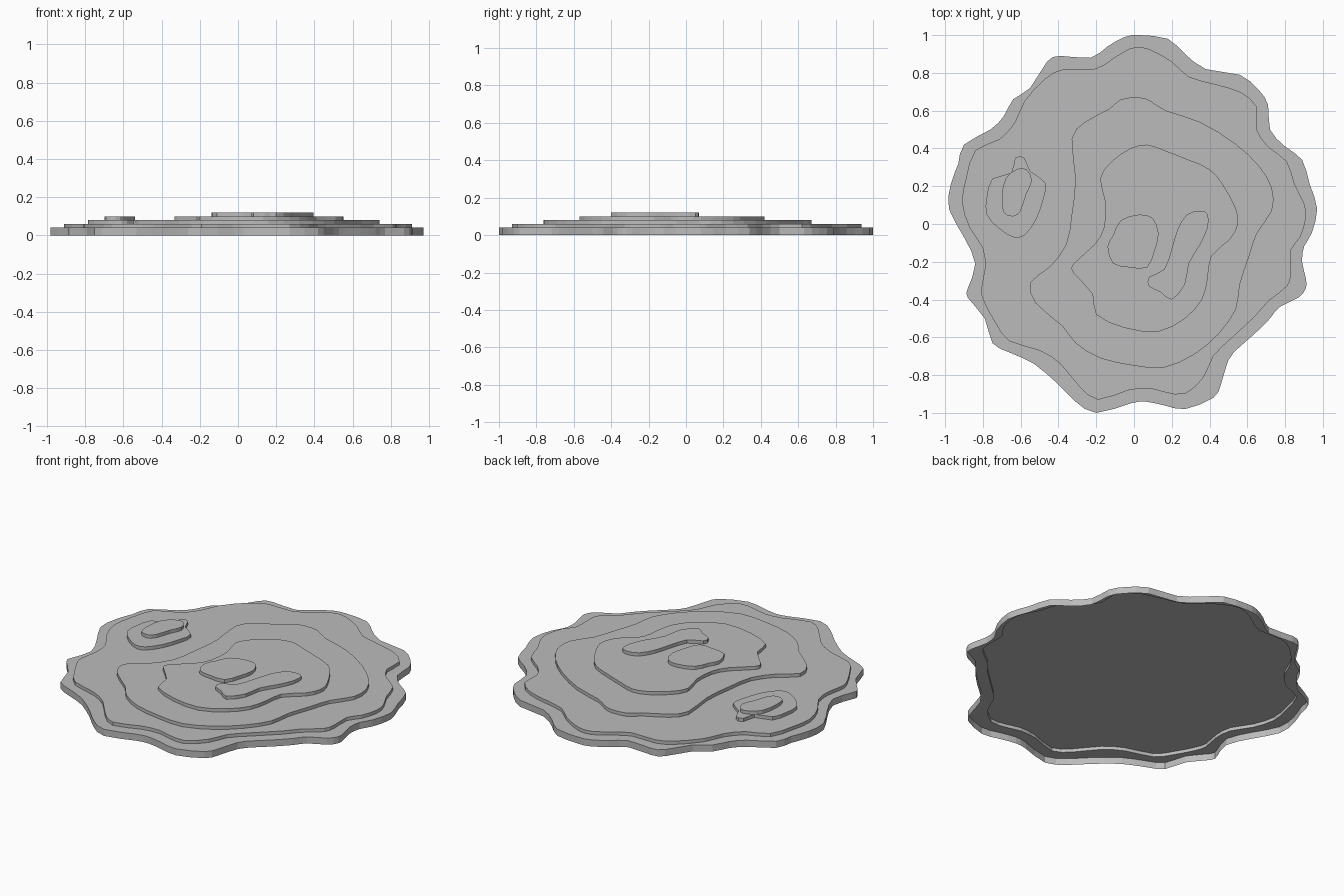
import bpy
import bmesh
from mathutils import Vector

# Remove the default object
default_cube = bpy.data.objects.get("Cube")
if default_cube:
    bpy.data.objects.remove(default_cube, do_unlink=True)

# One plain grey for the whole terrain
grey = bpy.data.materials.new("stone_grey")
grey.use_nodes = True
grey.diffuse_color = (0.5, 0.5, 0.5, 1.0)
shader = grey.node_tree.nodes["Principled BSDF"]
shader.inputs["Base Color"].default_value = grey.diffuse_color
shader.inputs["Roughness"].default_value = 0.9

CENTI = 0.01          # contour points are in hundredths of a unit
STEP = 0.02           # rise of each terrace
SHORE_HEIGHT = 0.04   # rise of the bottom terrace

# Contour lines, each a closed loop of control points
shore_line = [
    (97, 8), (94, -5), (90, -12), (89, -20), (91, -29), (91, -34),
    (87, -39), (77, -44), (72, -50), (64, -58), (56, -65), (50, -72),
    (46, -85), (42, -92), (27, -98), (16, -96), (6, -94), (-2, -95),
    (-20, -100), (-31, -94), (-40, -85), (-53, -74), (-66, -68), (-75, -63),
    (-79, -50), (-88, -39), (-88, -34), (-84, -21), (-90, -7), (-98, 8),
    (-97, 21), (-93, 32), (-90, 42), (-76, 50), (-69, 57), (-64, 66),
    (-55, 72), (-46, 86), (-39, 89), (-23, 88), (-14, 94), (-5, 99),
    (3, 100), (18, 98), (27, 90), (38, 82), (56, 79), (66, 71),
    (71, 63), (72, 50), (80, 41), (89, 34), (93, 21),
]
lowland_line = [
    (90, 11), (91, 3), (88, -7), (83, -14), (83, -26), (81, -33),
    (71, -41), (64, -49), (51, -61), (42, -70), (37, -81), (27, -90),
    (16, -89), (8, -87), (-3, -88), (-19, -93), (-29, -86), (-39, -74),
    (-50, -67), (-66, -62), (-73, -53), (-79, -42), (-81, -35), (-79, -24),
    (-80, -13), (-87, -2), (-91, 11), (-89, 24), (-84, 39), (-71, 45),
    (-63, 54), (-58, 65), (-47, 77), (-37, 82), (-21, 82), (-12, 87),
    (-2, 93), (7, 93), (20, 86), (29, 78), (43, 74), (56, 70),
    (65, 62), (65, 50), (71, 41), (81, 33), (85, 21),
]
midland_line = [
    (3, 67), (9, 65), (17, 60), (35, 54), (53, 43), (66, 31),
    (73, 19), (73, 7), (65, -5), (61, -17), (56, -32), (54, -45),
    (45, -58), (32, -69), (16, -76), (0, -75), (-18, -71), (-31, -63),
    (-38, -54), (-52, -42), (-55, -31), (-45, -23), (-36, -11), (-33, 5),
    (-31, 24), (-33, 45), (-26, 54), (-13, 61), (-7, 66),
]
highland_line = [
    (7, 42), (16, 39), (29, 34), (40, 29), (47, 21), (54, 8),
    (55, 0), (51, -8), (41, -17), (39, -29), (36, -40), (27, -50),
    (13, -57), (-5, -55), (-20, -48), (-22, -37), (-32, -26), (-32, -21),
    (-21, -11), (-16, -2), (-15, 11), (-18, 24), (-12, 33), (-2, 40),
]
knoll_line = [
    (3, 5), (10, 3), (13, -5), (11, -14), (7, -23),
    (-2, -23), (-11, -21), (-14, -12), (-11, -6), (-7, 2),
]
ridge_line = [
    (35, 7), (39, 5), (39, -2), (35, -11), (29, -21), (27, -32), (20, -40),
    (14, -36), (8, -33), (8, -28), (16, -24), (20, -13), (23, -3), (28, 5),
]
side_hill_line = [
    (-63, 35), (-58, 35), (-55, 28), (-47, 22), (-48, 13), (-52, 2),
    (-58, -6), (-64, -7), (-72, -2), (-78, 5), (-78, 14), (-75, 24), (-65, 27),
]
side_peak_line = [
    (-62, 29), (-57, 29), (-54, 23), (-57, 16), (-60, 7),
    (-64, 4), (-69, 6), (-70, 14), (-68, 24),
]


def smooth_loop(points):
    """Add one curved midpoint between each pair of control points."""
    pts = [Vector(p) * CENTI for p in points]
    count = len(pts)
    loop = []
    for i, here in enumerate(pts):
        before, after = pts[i - 1], pts[(i + 1) % count]
        beyond = pts[(i + 2) % count]
        loop.append(here)
        loop.append((here + after) * 0.5625 - (before + beyond) * 0.0625)
    return loop


def add_ring(bm, outline, z):
    """Closed loop of edges at one height."""
    verts = [bm.verts.new((p.x, p.y, z)) for p in outline]
    edges = [bm.edges.new((v, verts[i - 1])) for i, v in enumerate(verts)]
    return verts, edges


def add_wall(bm, outline, bottom, top):
    """Upright wall along the outline; returns the edges of its upper rim."""
    low, low_edges = add_ring(bm, outline, bottom)
    high, high_edges = add_ring(bm, outline, top)
    # Lists run clockwise, so this order faces outwards
    for i in range(len(low)):
        bm.faces.new((low[i - 1], high[i - 1], high[i], low[i]))
    return low_edges, high_edges


def fill_flat(bm, edges):
    """Fill one rim, or the band between two rims, facing up."""
    made = bmesh.ops.triangle_fill(bm, edges=edges, use_beauty=True)
    for item in made["geom"]:
        if isinstance(item, bmesh.types.BMFace):
            item.normal_update()
            if item.normal.z < 0:
                item.normal_flip()


def finish(bm, name):
    mesh = bpy.data.meshes.new(name)
    bm.to_mesh(mesh)
    bm.free()
    mesh.materials.append(grey)
    obj = bpy.data.objects.new(name, mesh)
    bpy.context.collection.objects.link(obj)
    return obj


def terrace(name, points, level):
    """Raised plateau, open underneath, standing on the level below."""
    bm = bmesh.new()
    bottom = SHORE_HEIGHT + STEP * level
    rim = add_wall(bm, smooth_loop(points), bottom, bottom + STEP)[1]
    fill_flat(bm, rim)
    return finish(bm, name)


# Shore: outer wall and a flat band reaching in to the lowland, hollow below
bm = bmesh.new()
outer_rim = add_wall(bm, smooth_loop(shore_line), 0, SHORE_HEIGHT)[1]
inner_rim = add_ring(bm, smooth_loop(lowland_line), SHORE_HEIGHT)[1]
fill_flat(bm, outer_rim + inner_rim)
finish(bm, "shore_terrace")

# Plateaus stacked upwards
terrace("lowland_terrace", lowland_line, 0)
terrace("midland_terrace", midland_line, 1)
terrace("highland_terrace", highland_line, 2)
terrace("knoll", knoll_line, 3)
terrace("ridge", ridge_line, 3)

# Separate small hill on the right side
terrace("side_hill", side_hill_line, 1)
terrace("side_peak", side_peak_line, 2)
